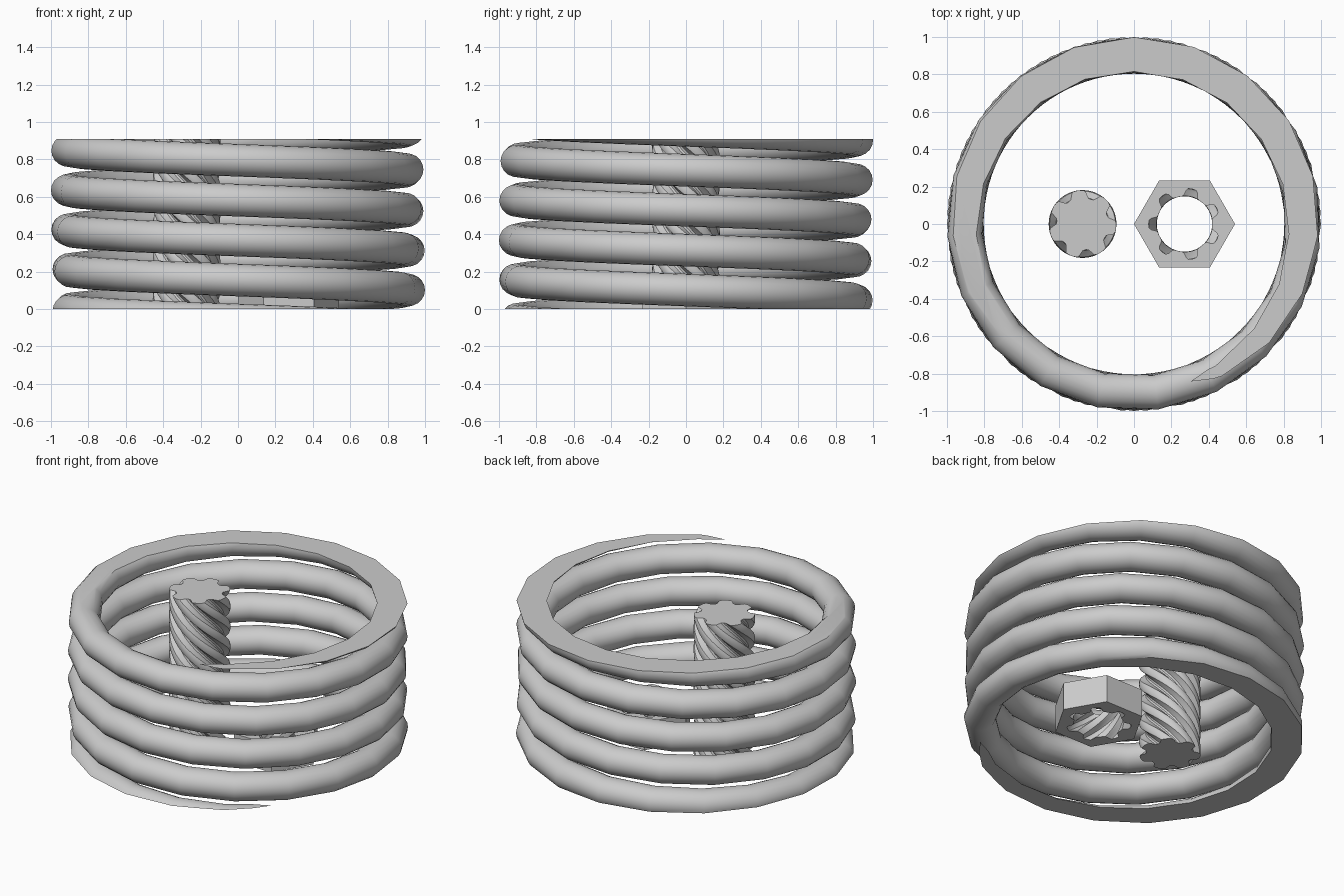
import bpy, bmesh, math
from math import pi, cos, sin, tau

if "Cube" in bpy.data.objects:
    bpy.data.objects.remove(bpy.data.objects["Cube"])

HEIGHT = 0.91
TEETH = 7

grey = bpy.data.materials.new("light_grey")
grey.diffuse_color = (0.6, 0.6, 0.6, 1)
grey.use_nodes = True
grey.node_tree.nodes["Principled BSDF"].inputs["Base Color"].default_value = grey.diffuse_color


def finish(name, bm, angle):
    bmesh.ops.recalc_face_normals(bm, faces=bm.faces)
    me = bpy.data.meshes.new(name)
    bm.to_mesh(me)
    bm.free()
    me.materials.append(grey)
    ob = bpy.data.objects.new(name, me)
    bpy.context.collection.objects.link(ob)
    bpy.ops.object.select_all(action='DESELECT')
    ob.select_set(True)
    bpy.context.view_layer.objects.active = ob
    bpy.ops.object.shade_smooth_by_angle(angle=math.radians(angle))
    return ob


def bridge(bm, a, b):
    n = len(a)
    for i in range(n):
        bm.faces.new((a[i], a[(i + 1) % n], b[(i + 1) % n], b[i]))


def ring_at(bm, profile, cx, z, turn):
    return [bm.verts.new((cx + r * cos(a + turn), r * sin(a + turn), z)) for r, a in profile]


def toothed(tooth, phase):
    """Repeat one tooth (fraction of pitch, radius) around the axis."""
    pitch = tau / TEETH
    return [(r, phase + (k + f) * pitch) for k in range(TEETH) for f, r in tooth]


# Coil spring: left-handed helix sweep, cut flat at both ends
def coil_spring():
    bm = bmesh.new()
    pitch, per_turn, sides = 0.2135, 19.2, 20
    radius, rx, rz = 0.907, 0.093, 0.087
    prev = None
    for i in range(-94, 19):
        a = pi / 2 - i * tau / per_turn
        zc = 0.902 + i * pitch / per_turn
        ring = []
        for j in range(sides):
            t = tau * j / sides
            r = radius + rx * cos(t)
            ring.append(bm.verts.new((r * cos(a), r * sin(a), zc + rz * sin(t))))
        if prev:
            bridge(bm, prev, ring)
        prev = ring
    for z, n in ((0, -1), (HEIGHT, 1)):
        geom = bm.verts[:] + bm.edges[:] + bm.faces[:]
        bmesh.ops.bisect_plane(bm, geom=geom, dist=1e-6, plane_co=(0, 0, z),
                               plane_no=(0, 0, n), clear_outer=True)
        # each flat end is one long curved face
        rim = [e for e in bm.edges if e.is_boundary
               and all(abs(v.co.z - z) < 1e-4 for v in e.verts)]
        cap = bmesh.ops.holes_fill(bm, edges=rim, sides=0)["faces"]
        bmesh.ops.triangulate(bm, faces=cap, ngon_method='EAR_CLIP')
    return finish("coil_spring", bm, 40)


# Twisted splined rod with flat ends
def splined_rod():
    bm = bmesh.new()
    tooth = [(0, .138), (.12, .142), (.2, .158), (.27, .176), (.36, .18), (.5, .181),
             (.64, .18), (.73, .176), (.8, .158), (.88, .142)]
    prof = toothed(tooth, math.radians(174))
    steps = 50
    rings = [ring_at(bm, prof, -0.275, HEIGHT * i / steps, tau * (1 - i / steps))
             for i in range(steps + 1)]
    for a, b in zip(rings, rings[1:]):
        bridge(bm, a, b)
    bm.faces.new(rings[0])
    bm.faces.new(rings[-1])
    return finish("splined_rod", bm, 30)


# Hexagonal nut with matching twisted grooves in its bore
def hex_nut():
    bm = bmesh.new()
    cx, h, steps = 0.27, 0.18, 10
    tooth = [(0, .192), (.13, .19), (.2, .178), (.25, .16), (.3, .15), (.5, .148),
             (.7, .15), (.75, .16), (.8, .178), (.87, .19)]
    prof = toothed(tooth, pi)
    rings = [ring_at(bm, prof, cx, h * i / steps, tau * h / HEIGHT * (1 - i / steps))
             for i in range(steps + 1)]
    for a, b in zip(rings, rings[1:]):
        bridge(bm, a, b)
    hexagon = [(0.27, k * tau / 6) for k in range(6)]
    low, high = ring_at(bm, hexagon, cx, 0, 0), ring_at(bm, hexagon, cx, h, 0)
    bridge(bm, low, high)
    for outer, inner in ((low, rings[0]), (high, rings[-1])):
        loops = [bm.edges.get((l[i], l[(i + 1) % len(l)]))
                 for l in (outer, inner) for i in range(len(l))]
        bmesh.ops.triangle_fill(bm, edges=loops, use_beauty=True)
    return finish("hex_nut", bm, 30)


coil_spring()
splined_rod()
hex_nut()
